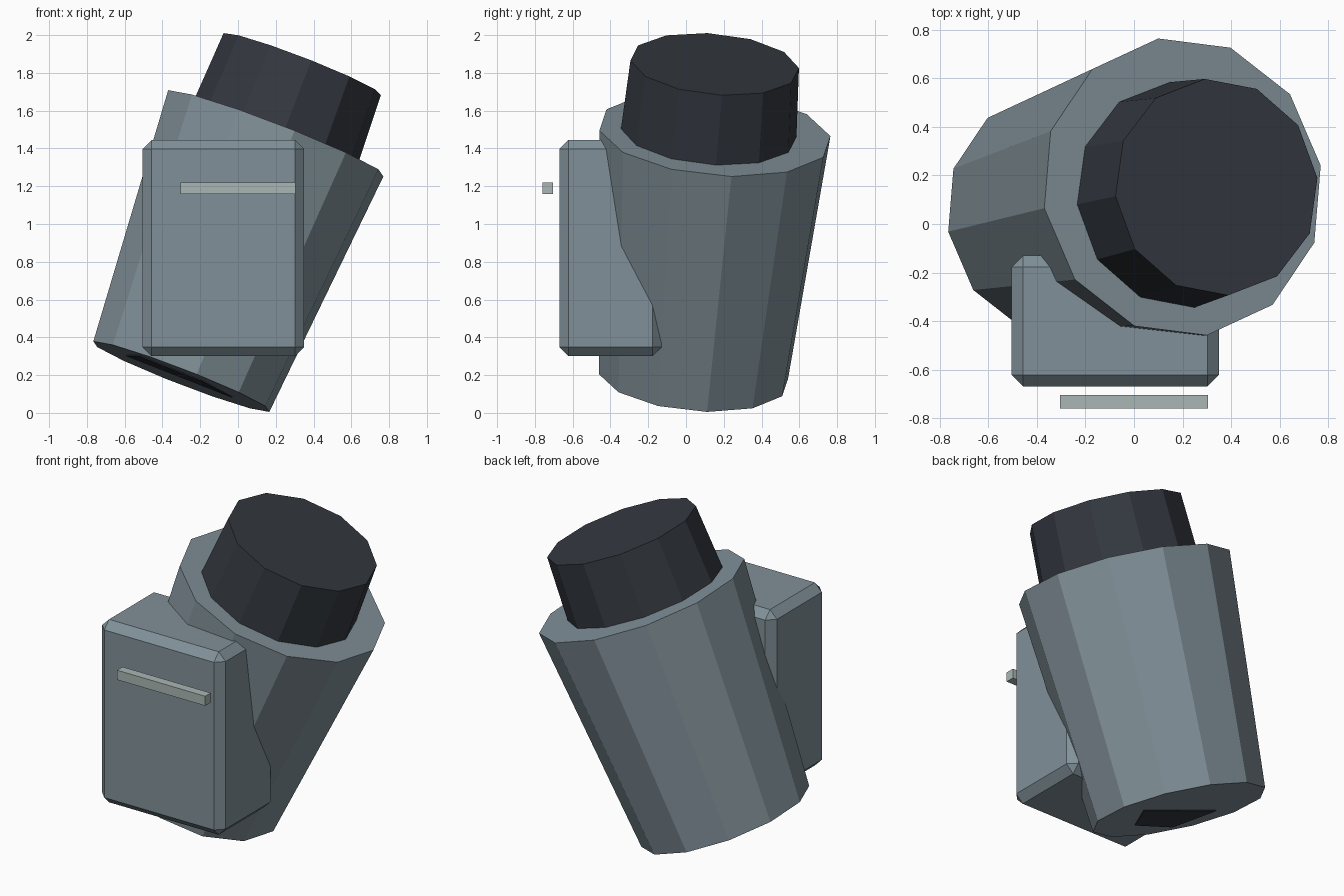
import bpy, bmesh, math
from mathutils import Vector

if "Cube" in bpy.data.objects:
    bpy.data.objects.remove(bpy.data.objects["Cube"])


def material(name, rgb):
    m = bpy.data.materials.new(name)
    m.diffuse_color = (*rgb, 1)
    m.use_nodes = True
    m.node_tree.nodes["Principled BSDF"].inputs["Base Color"].default_value = m.diffuse_color
    return m


steel = material("blue_grey", (0.218, 0.280, 0.315))
dark = material("charcoal", (0.034, 0.040, 0.051))
pale = material("pale_grey", (0.402, 0.468, 0.451))

AXIS = Vector((0.50, 0.113, 1.29)).normalized()


def make_object(name, bm, mat):
    bmesh.ops.recalc_face_normals(bm, faces=bm.faces)
    mesh = bpy.data.meshes.new(name)
    bm.to_mesh(mesh)
    bm.free()
    mesh.materials.append(mat)
    ob = bpy.data.objects.new(name, mesh)
    bpy.context.collection.objects.link(ob)
    return ob


def loft(name, rings, mat):
    """Closed solid between two rings of equal point count."""
    bm = bmesh.new()
    a, b = [[bm.verts.new(p) for p in ring] for ring in rings]
    n = len(a)
    for i in range(n):
        j = (i + 1) % n
        bm.faces.new((a[i], a[j], b[j], b[i]))
    bm.faces.new(a[::-1])
    bm.faces.new(b)
    return make_object(name, bm, mat)


def ring(center, start, radius, sides=12):
    """Regular polygon square to the tilted axis, first corner toward start."""
    u = Vector(start)
    u = (u - AXIS * u.dot(AXIS)).normalized()
    v = AXIS.cross(u)
    return [Vector(center) + radius * (u * math.cos(t) + v * math.sin(t))
            for t in (2 * math.pi * i / sides for i in range(sides))]


def box(name, lo, hi, mat, bevel=0):
    bm = bmesh.new()
    bmesh.ops.create_cube(bm, size=1)
    for v in bm.verts:
        v.co = [(l + h) / 2 + c * (h - l) for l, h, c in zip(lo, hi, v.co)]
    ob = make_object(name, bm, mat)
    if bevel:
        mod = ob.modifiers.new("chamfer", 'BEVEL')
        mod.width = bevel
        mod.segments = 1
    return ob


# tapered, leaning barrel
base = Vector((-0.30, 0.04, 0.192))
top = Vector((0.20, 0.153, 1.48))
loft("barrel", [ring(base, (-0.1, 0.613, -0.014), 0.507),
                ring(top, (-0.1, 0.613, -0.014), 0.62)], steel)

# dark cap set into the top of the barrel
cap_top = Vector((0.34, 0.152, 1.846))
loft("cap", [ring(cap_top - AXIS * 0.48, (-0.048, 0.445, -0.02), 0.472),
             ring(cap_top, (-0.048, 0.445, -0.02), 0.449)], dark)

# dark port on the underside of the barrel
outline = [base + Vector((x, y, -(AXIS.x * x + AXIS.y * y) / AXIS.z))
           for x, y in ((0.27, 0.01), (0.10, -0.27), (-0.22, -0.32), (-0.29, -0.02))]
loft("bottom_port", [[p - AXIS * 0.006 for p in outline],
                     [p + AXIS * 0.002 for p in outline]], dark)

# chamfered box on the front and the bar floating before it
box("front_box", (-0.505, -0.67, 0.30), (0.35, -0.13, 1.445), steel, 0.048)
box("front_bar", (-0.305, -0.76, 1.16), (0.305, -0.705, 1.22), pale)
